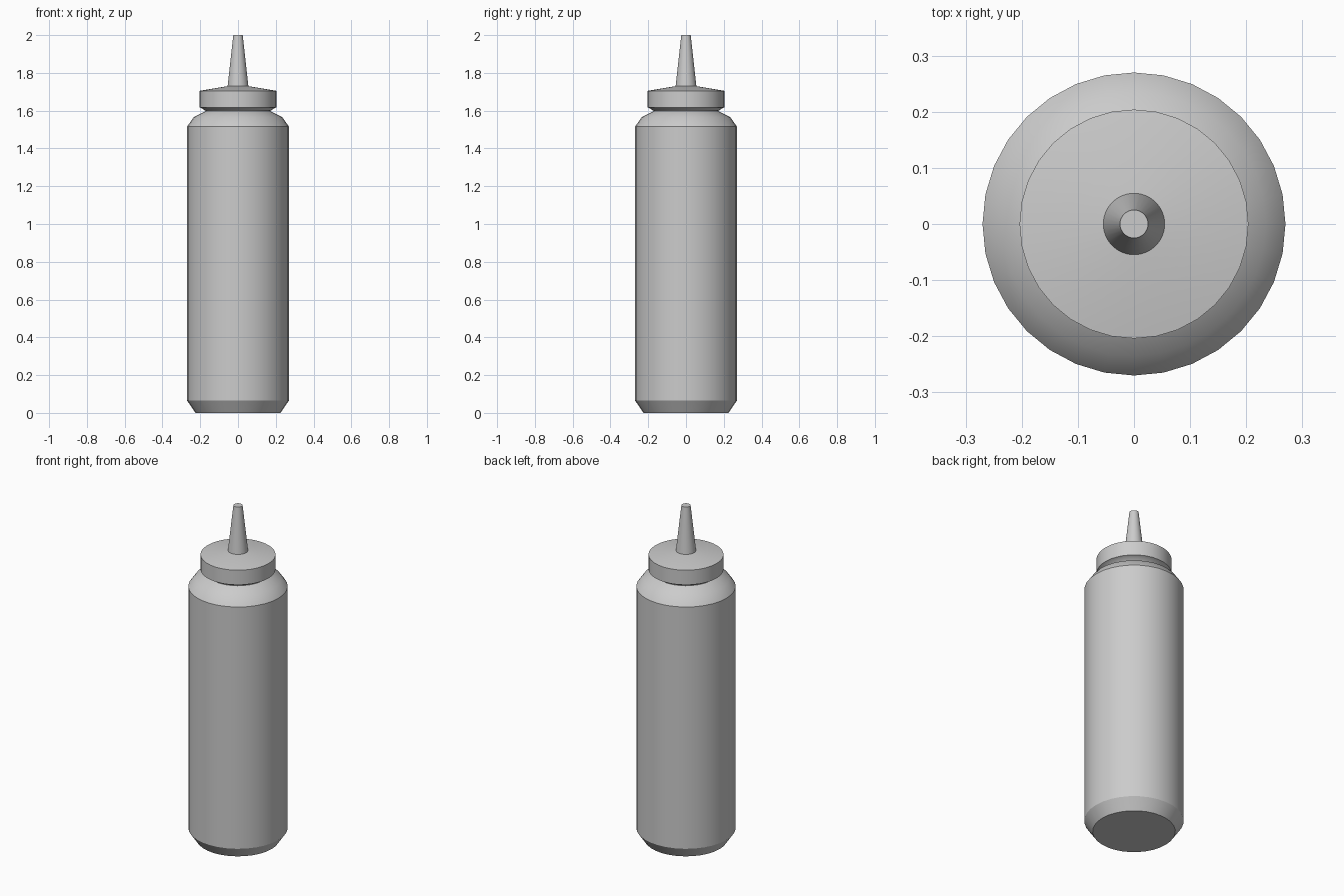
import bpy, bmesh, math

cube = bpy.data.objects.get("Cube")
if cube:
    bpy.data.objects.remove(cube, do_unlink=True)

SIDES = 32

grey = bpy.data.materials.new("plain grey")
grey.use_nodes = True
colour = (0.6, 0.6, 0.6, 1)
grey.diffuse_color = colour
grey.node_tree.nodes["Principled BSDF"].inputs["Base Color"].default_value = colour


def lathe(name, profile):
    """Turn (radius, height) points around z and close both ends."""
    bm = bmesh.new()
    rings = []
    for r, z in profile:
        rings.append([bm.verts.new((r * math.cos(math.tau * i / SIDES),
                                    r * math.sin(math.tau * i / SIDES), z))
                      for i in range(SIDES)])
    for low, high in zip(rings, rings[1:]):
        for i in range(SIDES):
            j = (i + 1) % SIDES
            bm.faces.new((low[i], low[j], high[j], high[i]))
    bm.faces.new(rings[0][::-1])
    bm.faces.new(rings[-1])
    mesh = bpy.data.meshes.new(name)
    bm.to_mesh(mesh)
    bm.free()
    mesh.materials.append(grey)
    obj = bpy.data.objects.new(name, mesh)
    bpy.context.collection.objects.link(obj)
    bpy.ops.object.select_all(action="DESELECT")
    obj.select_set(True)
    bpy.context.view_layer.objects.active = obj
    bpy.ops.object.shade_smooth_by_angle(angle=math.radians(30))
    return obj


# Bottle with chamfered base, rounded shoulder and short neck
lathe("bottle_body", [(0.225, 0), (0.27, 0.066), (0.27, 1.515),
                      (0.235, 1.565), (0.172, 1.597), (0.172, 1.612)])

# Screw cap with a bevelled underside and gently sloped top
lathe("screw_cap", [(0.175, 1.6), (0.19, 1.612), (0.204, 1.617),
                    (0.204, 1.705), (0.055, 1.73)])

# Tapered pouring nozzle
lathe("nozzle", [(0.055, 1.728), (0.025, 2.0)])
